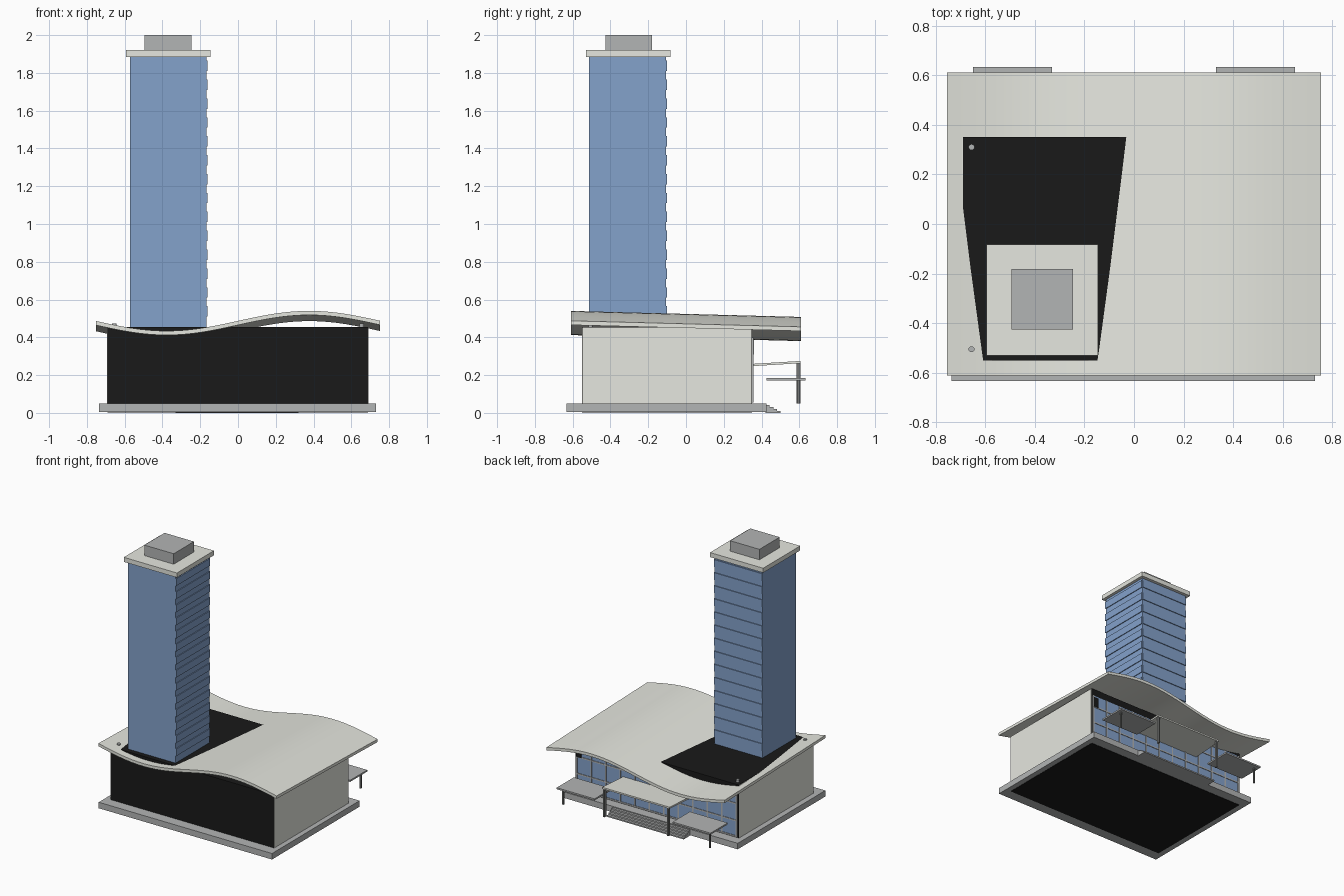
import bpy, bmesh, math

if "Cube" in bpy.data.objects:
    bpy.data.objects.remove(bpy.data.objects["Cube"])


def mat(name, r, g, b):
    m = bpy.data.materials.new(name)
    m.diffuse_color = (r, g, b, 1)
    m.use_nodes = True
    m.node_tree.nodes["Principled BSDF"].inputs["Base Color"].default_value = m.diffuse_color
    return m


CREAM = mat("pale_stone", 0.80, 0.81, 0.75)
GREY = mat("concrete_grey", 0.45, 0.46, 0.46)
BLUE = mat("blue_glass", 0.23, 0.36, 0.60)
BLACK = mat("black", 0.010, 0.010, 0.010)
METAL = mat("post_grey", 0.18, 0.185, 0.18)


def finish(name, bm, m):
    bmesh.ops.recalc_face_normals(bm, faces=bm.faces)
    me = bpy.data.meshes.new(name)
    bm.to_mesh(me)
    bm.free()
    me.materials.append(m)
    ob = bpy.data.objects.new(name, me)
    bpy.context.collection.objects.link(ob)
    return ob


def add_box(bm, x0, x1, y0, y1, z0, z1):
    vs = bmesh.ops.create_cube(bm, size=1)["verts"]
    for v in vs:
        v.co = (x1 if v.co.x > 0 else x0, y1 if v.co.y > 0 else y0, z1 if v.co.z > 0 else z0)
    return vs


def boxes(name, m, *dims):
    bm = bmesh.new()
    for d in dims:
        add_box(bm, *d)
    return finish(name, bm, m)


# base slab and back entrance steps
boxes("base_slab", GREY, (-0.735, 0.73, -0.632, 0.425, 0.004, 0.05))
boxes("entrance_steps", GREY,
      *[(-0.33, 0.32, 0.42, 0.443 + 0.019 * i, 0, 0.043 - 0.011 * i) for i in range(4)])

# hall: black core through the base, pale skins on the two side walls
boxes("hall_core", BLACK, (-0.69, 0.688, -0.55, 0.35, 0.002, 0.455))
boxes("hall_side_walls", CREAM, (-0.693, -0.690, -0.548, 0.348, 0.05, 0.452),
      (0.688, 0.691, -0.548, 0.348, 0.05, 0.452))

# wavy tilted roof
T = 0.022


def roof_z(x, y):
    return 0.487 + 0.053 * math.sin(math.pi * x / 0.755) - 0.032 * (y + 0.61) / 1.22


bm = bmesh.new()
N = 32
loops = []
for y in (-0.61, 0.61):
    xs = [-0.753 + 1.506 * i / N for i in range(N + 1)]
    top = [bm.verts.new((x, y, roof_z(x, y))) for x in xs]
    bot = [bm.verts.new((x, y, roof_z(x, y) - T)) for x in xs]
    loops.append((top, bot))
(ft, fb), (bt, bb) = loops
for i in range(N):
    for a, b in ((ft, bt), (fb, bb), (ft, fb), (bt, bb)):
        bm.faces.new((a[i], a[i + 1], b[i + 1], b[i]))
for i in (0, N):
    bm.faces.new((ft[i], bt[i], bb[i], fb[i]))
roof = finish("wavy_roof", bm, CREAM)
bpy.context.view_layer.objects.active = roof
roof.select_set(True)
bpy.ops.object.shade_smooth_by_angle(angle=math.radians(30))

# round columns whose tops show beside the low side of the roof
bm = bmesh.new()
for x in (-0.655, 0.655):
    for y in (-0.505, 0.31):
        r = bmesh.ops.create_cone(bm, cap_ends=True, segments=16, radius1=0.012,
                                  radius2=0.012, depth=0.42)
        bmesh.ops.translate(bm, verts=r["verts"], vec=(x, y, 0.263))
finish("hall_columns", bm, GREY)

# tower shaft with raised glass panels per floor on two faces, cap, plant room
boxes("tower_shaft", BLUE, (-0.572, -0.168, -0.513, -0.107, 0.40, 1.89))
panels = []
for i in range(14):
    z = 0.51 + 0.1 * i
    panels.append((-0.168, -0.162, -0.513, -0.107, z, z + 0.055))
    panels.append((-0.572, -0.168, -0.107, -0.101, z, z + 0.055))
boxes("tower_floor_panels", BLUE, *panels)
boxes("tower_cap", CREAM, (-0.594, -0.145, -0.53, -0.083, 1.885, 1.92))
boxes("tower_plant_room", GREY, (-0.494, -0.246, -0.425, -0.181, 1.92, 2.0))

# glazed back wall with mullions
boxes("back_glazing", BLUE, (-0.675, 0.675, 0.345, 0.353, 0.055, 0.40))
bars = [(-0.675 + 1.35 * i / 11 - 0.005, -0.675 + 1.35 * i / 11 + 0.005, 0.35, 0.357, 0.055, 0.40)
        for i in range(12)]
bars += [(-0.675, 0.675, 0.35, 0.357, z - 0.005, z + 0.005) for z in (0.06, 0.18, 0.31)]
boxes("back_mullions", GREY, *bars)
boxes("wall_plate", BLACK, (0.635, 0.675, 0.352, 0.361, 0.31, 0.385))

# sloped centre canopy, flat side canopies, posts
bm = bmesh.new()
for v in add_box(bm, -0.285, 0.285, 0.345, 0.606, 0, 0.012):
    v.co.z += 0.247 if v.co.y < 0.5 else 0.263
finish("centre_canopy", bm, CREAM)
boxes("side_canopies", GREY, *[(min(s * 0.33, s * 0.65), max(s * 0.33, s * 0.65),
                                0.425, 0.632, 0.172, 0.184) for s in (-1, 1)])
posts = []
for s in (-1, 1):
    posts.append((s * 0.27 - 0.006, s * 0.27 + 0.006, 0.585, 0.605, 0.05, 0.265))
    posts.append((s * 0.62 - 0.005, s * 0.62 + 0.005, 0.590, 0.602, 0.05, 0.174))
boxes("canopy_posts", METAL, *posts)
